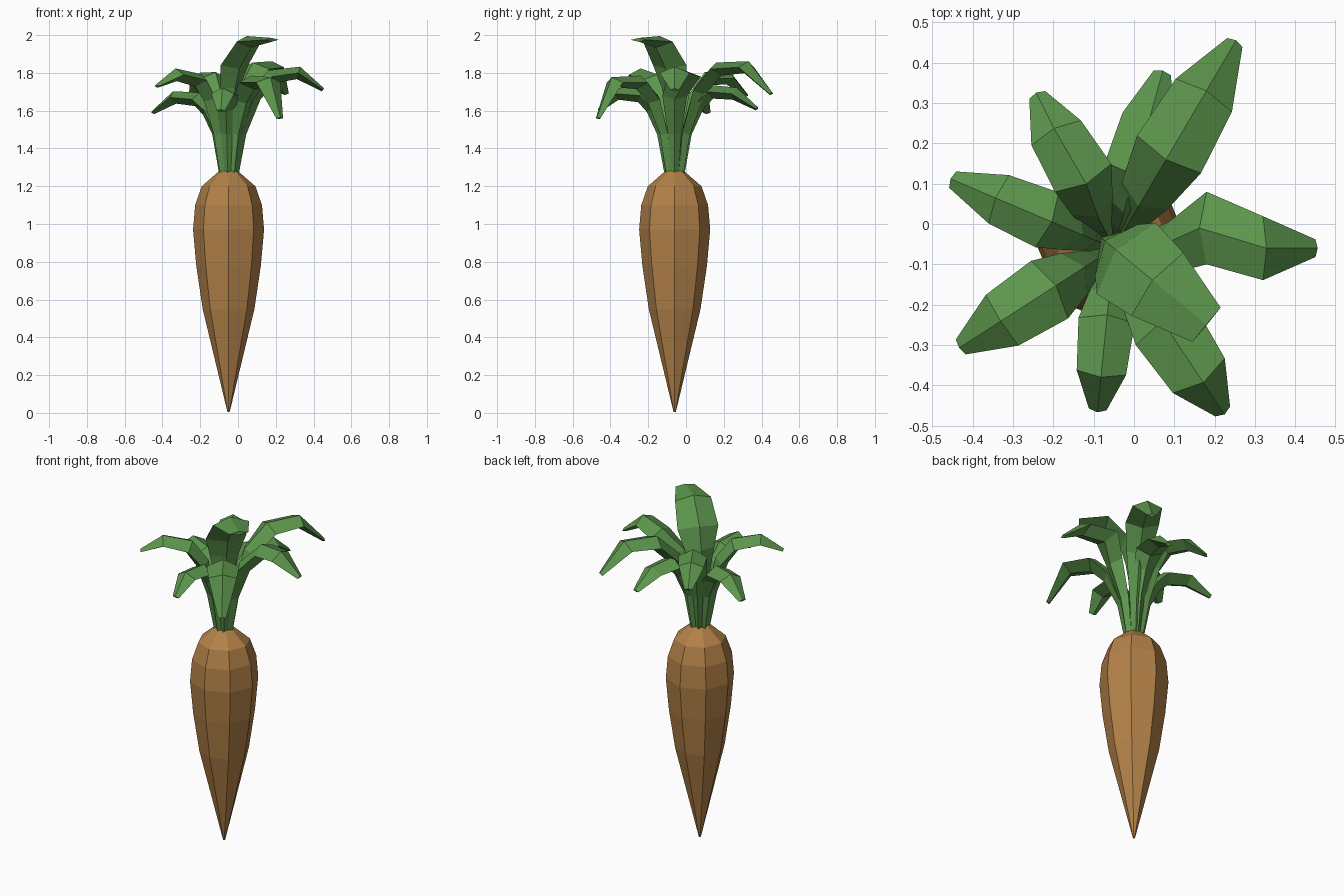
import bpy
from math import cos, sin, pi, hypot
from mathutils import Vector

if "Cube" in bpy.data.objects:
    bpy.data.objects.remove(bpy.data.objects["Cube"])

CX, CY = -0.05, -0.06          # axis of the root


def material(name, color):
    m = bpy.data.materials.new(name)
    m.diffuse_color = color
    m.use_nodes = True
    m.node_tree.nodes["Principled BSDF"].inputs["Base Color"].default_value = m.diffuse_color
    return m


def loft(name, rings, mat):
    """Flat-shaded closed skin through rings of equal vertex count."""
    n = len(rings[0])
    verts = [v for ring in rings for v in ring]
    faces = [(i * n + j, i * n + (j + 1) % n,
              (i + 1) * n + (j + 1) % n, (i + 1) * n + j)
             for i in range(len(rings) - 1) for j in range(n)]
    faces.append(tuple(reversed(range(n))))
    faces.append(tuple(range(len(verts) - n, len(verts))))
    mesh = bpy.data.meshes.new(name)
    mesh.from_pydata(verts, [], faces)
    mesh.materials.append(mat)
    ob = bpy.data.objects.new(name, mesh)
    bpy.context.collection.objects.link(ob)
    return ob


orange = material("root_orange", (0.45, 0.22, 0.065, 1))
green = material("leaf_green", (0.11, 0.31, 0.075, 1))

# Root: eight-sided tapered body
profile = [(0.006, 0.005), (0.137, 0.55), (0.171, 0.78), (0.188, 0.97),
           (0.177, 1.1), (0.142, 1.2), (0.05, 1.28)]
loft("root", [[(CX + r * cos(k * pi / 4), CY + r * sin(k * pi / 4), z)
               for k in range(8)] for r, z in profile], orange)


def leaf(name, tip, width, neck, shoulder, blade, tip_z,
         base_r=0.035, sway=0.0, tip_w=0.022):
    """Stem rising from the crown, widening into a blade that arches outward."""
    dx, dy = tip[0] - CX, tip[1] - CY
    reach = hypot(dx, dy)
    out = Vector((dx / reach, dy / reach, 0))
    side = Vector((-out.y, out.x, 0))
    up = Vector((0, 0, 1))
    # Bend between stem and blade keeps the arch rounded
    bend = (neck[0] + 0.42 * (shoulder[0] - neck[0]),
            neck[1] + 0.66 * (shoulder[1] - neck[1]))
    path = [Vector((CX, CY, 0)) + out * r + up * z for r, z in
            ((base_r, 1.26), neck, bend, shoulder, blade, (reach, tip_z))]
    path[3] += side * sway
    half = (0.02, 0.036, width * 0.72, width, width * 0.88, tip_w)
    thick = (0.018, 0.026, 0.038, 0.038, 0.034, 0.01)
    rings = []
    for i, p in enumerate(path):
        a, b = path[max(i - 1, 0)], path[min(i + 1, len(path) - 1)]
        t = (b - a).normalized()
        top = t.cross(side).normalized()
        rings.append([p + side * half[i], p + top * thick[i],
                      p - side * half[i], p - top * thick[i]])
    loft(name, rings, green)


# Ring of outer leaves: tip, half width, shoulder (r, z), blade (r, z), tip height, sway
NECK = (0.068, 1.48)
outer = [
    ((0.25, 0.45), 0.092, (0.27, 1.82), (0.44, 1.83), 1.69, 0.0),
    ((0.07, 0.375), 0.078, (0.20, 1.70), (0.33, 1.69), 1.61, 0.0),
    ((-0.24, 0.32), 0.078, (0.19, 1.77), (0.32, 1.77), 1.68, -0.01),
    ((-0.45, 0.11), 0.074, (0.18, 1.66), (0.31, 1.67), 1.59, 0.0),
    ((-0.43, -0.305), 0.085, (0.19, 1.76), (0.33, 1.79), 1.73, 0.0),
    ((-0.09, -0.46), 0.070, (0.18, 1.68), (0.31, 1.69), 1.60, 0.0),
    ((0.22, -0.465), 0.088, (0.23, 1.75), (0.38, 1.75), 1.56, 0.0),
    ((0.45, -0.06), 0.090, (0.23, 1.78), (0.37, 1.80), 1.71, 0.05),
]
for i, (tip, w, s, b, z, sway) in enumerate(outer):
    leaf(f"leaf_{i + 1}", tip, w, NECK, s, b, z, sway=sway)

# Tall central leaf with a blunt tip
leaf("leaf_center", (0.18, -0.25), 0.115, (-0.015, 1.50), (0.04, 1.84),
     (0.14, 1.965), 1.975, base_r=-0.01, tip_w=0.055)
